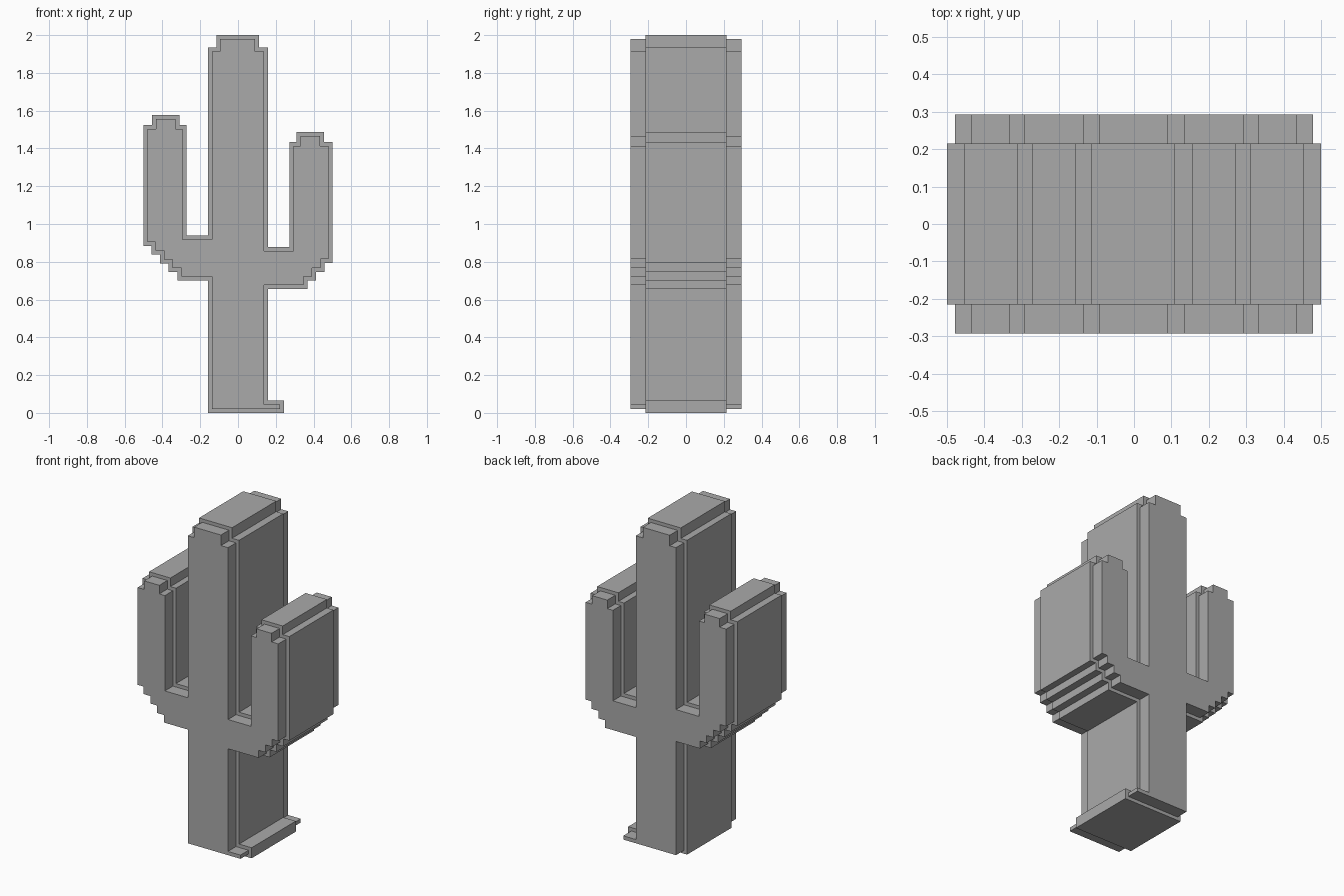
import bpy
import bmesh

STEP = 0.046        # height and width of one stair step
BEVEL = 0.021       # how far the front and back layers are set in
MID_Y, END_Y = 0.215, 0.293
TRUNK = 0.158       # trunk half width


def arm_outline(side, steps, bottom, crook, top):
    """Arm from the trunk's underside, out, up and back to the trunk."""
    pts = [(TRUNK, bottom)]
    x, z = 0.5 - steps * STEP + 0.005, bottom
    for i in range(steps):
        pts += [(x, z), (x, z + STEP)]
        x, z = x + STEP, z + STEP
        if i == steps - 1:
            x = 0.5
    # stepped tip, then down the inner side into the crook
    pts += [(x, z), (x, top - 0.053), (0.455, top - 0.053), (0.455, top),
            (0.31, top), (0.31, top - 0.053), (0.272, top - 0.053),
            (0.272, crook), (TRUNK, crook)]
    return [(side * px, pz) for px, pz in pts]


def inset(outline, d):
    """Move every edge of a counter-clockwise square-cornered outline inward."""
    result = []
    count = len(outline)
    for i, (x, z) in enumerate(outline):
        for a, b in ((outline[i - 1], outline[i]),
                     (outline[i], outline[(i + 1) % count])):
            dx, dz = b[0] - a[0], b[1] - a[1]
            if abs(dx) > abs(dz):
                z += d if dx > 0 else -d
            else:
                x += -d if dz > 0 else d
        result.append((x, z))
    return result


# Whole silhouette, counter-clockwise seen from the front
foot = [(-TRUNK, 0), (0.243, 0), (0.243, 0.065), (TRUNK, 0.065)]
crown = [(TRUNK, 1.935), (0.11, 1.935), (0.11, 2),
         (-0.115, 2), (-0.115, 1.935), (-TRUNK, 1.935)]
outline = (foot + arm_outline(1, 3, 0.655, 0.877, 1.487) + crown
           + arm_outline(-1, 4, 0.70, 0.938, 1.578)[::-1])
small = inset(outline, BEVEL)

# Rings from front to back: thin layer, full middle, thin layer
bm = bmesh.new()
rings = []
for profile, y in ((small, -END_Y), (small, -MID_Y), (outline, -MID_Y),
                   (outline, MID_Y), (small, MID_Y), (small, END_Y)):
    rings.append([bm.verts.new((x, y, z)) for x, z in profile])
for a, b in zip(rings, rings[1:]):
    for i in range(len(a)):
        bm.faces.new((a[i - 1], b[i - 1], b[i], a[i]))
caps = [bm.faces.new(rings[0]), bm.faces.new(rings[-1][::-1])]
bmesh.ops.recalc_face_normals(bm, faces=bm.faces)
bmesh.ops.triangulate(bm, faces=caps)

default_cube = bpy.data.objects.get("Cube")
if default_cube:
    bpy.data.objects.remove(default_cube, do_unlink=True)

# Single plain grey
grey = bpy.data.materials.new("plain_grey")
grey.use_nodes = True
colour = (0.4, 0.4, 0.4, 1)
grey.diffuse_color = colour
grey.node_tree.nodes["Principled BSDF"].inputs["Base Color"].default_value = colour

mesh = bpy.data.meshes.new("cactus")
bm.to_mesh(mesh)
bm.free()
mesh.materials.append(grey)
cactus = bpy.data.objects.new("cactus", mesh)
bpy.context.collection.objects.link(cactus)
